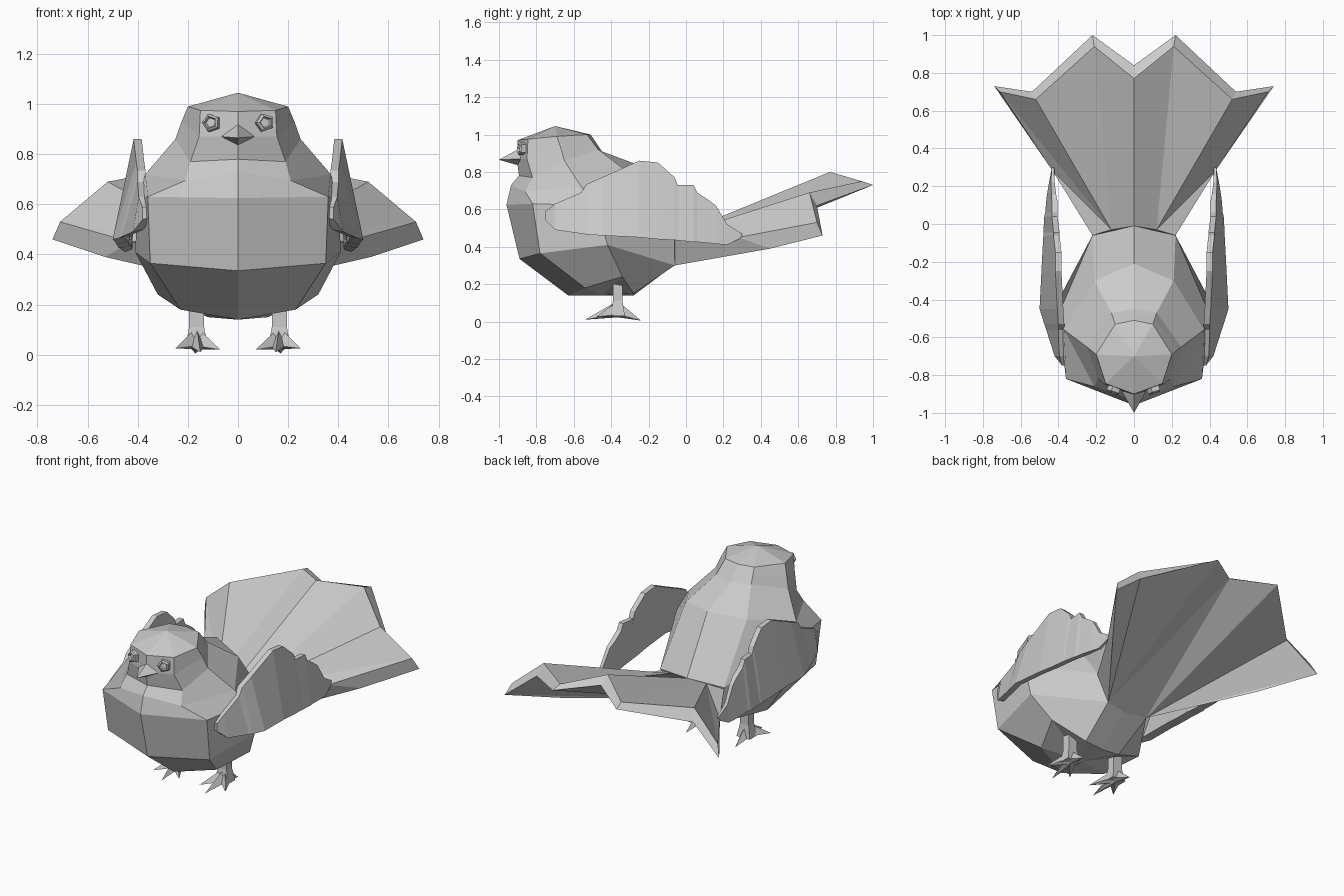
import bpy, bmesh
from math import sin, cos, pi
from mathutils import Vector

cube = bpy.data.objects.get("Cube")
if cube:
    bpy.data.objects.remove(cube)

grey = bpy.data.materials.new("plain_grey")
grey.use_nodes = True
color = (0.6, 0.6, 0.6, 1)
grey.diffuse_color = color
grey.node_tree.nodes["Principled BSDF"].inputs["Base Color"].default_value = color


def make(name, verts, faces, mirrored=False):
    """Flat-shaded closed mesh; mirrored adds the other half and welds the seam."""
    bm = bmesh.new()
    for side in ((1, -1) if mirrored else (1,)):
        vs = [bm.verts.new((x * side, y, z)) for x, y, z in verts]
        for f in faces:
            bm.faces.new([vs[i] for i in f])
    bmesh.ops.remove_doubles(bm, verts=bm.verts[:], dist=0.0005)
    bmesh.ops.recalc_face_normals(bm, faces=bm.faces[:])
    mesh = bpy.data.meshes.new(name)
    bm.to_mesh(mesh)
    bm.free()
    mesh.materials.append(grey)
    obj = bpy.data.objects.new(name, mesh)
    bpy.context.collection.objects.link(obj)
    return obj


def loft(rings, closed):
    """Vertices and quads joining rings of equal length."""
    n = len(rings[0])
    verts = [p for r in rings for p in r]
    faces = []
    for k in range(len(rings) - 1):
        for i in range(n if closed else n - 1):
            j = (i + 1) % n
            faces.append((k * n + i, k * n + j, (k + 1) * n + j, (k + 1) * n + i))
    return verts, faces


# Body and head: half rings from breast round to back, bottom to crown
rings = [
    [(0, -.63, .14), (.23, -.54, .18), (.32, -.34, .24), (.12, -.28, .15), (0, -.28, .14)],
    [(0, -.89, .335), (.35, -.78, .365), (.41, -.42, .41), (.14, -.06, .30), (0, -.08, .29)],
    [(0, -.96, .625), (.36, -.82, .63), (.40, -.48, .62), (.22, -.06, .46), (0, -.01, .48)],
    [(0, -.935, .73), (.21, -.86, .695), (.37, -.56, .72), (.21, -.30, .79), (0, -.21, .82)],
    [(0, -.893, .78), (.19, -.82, .77), (.25, -.65, .86), (.12, -.47, .92), (0, -.45, .91)],
    [(0, -.905, .87), (.155, -.85, .87), (.225, -.67, .93), (.11, -.50, .96), (0, -.48, .955)],
    [(0, -.90, .97), (.15, -.845, .975), (.20, -.69, .99), (.10, -.53, 1.0), (0, -.51, 1.0)],
]
verts, faces = loft(rings, False)
base, apex = len(verts), len(verts) + 1
verts += [(0, -.45, .14), (0, -.70, 1.045)]
for i in range(4):
    faces.append((base, i, i + 1))
    faces.append((apex, base - 5 + i, base - 4 + i))
make("body", verts, faces, True)

# Fan tail: root, upper rim, lower rim and outer edge
root = [(0, -.01, .48), (.12, -.03, .47), (.22, -.06, .45), (.14, -.06, .30), (0, -.08, .29)]
upper = [(0, .77, .80), (.21, .94, .75), (.52, .66, .69), (.71, .70, .53)]
lower = [(0, .84, .76), (.22, 1.0, .73), (.54, .70, .62), (.74, .73, .46)]
edge = [(.53, .45, .39), (.43, .28, .45)]
make("tail", root + upper + lower + edge, [
    (0, 1, 6, 5), (1, 7, 6), (1, 8, 7), (1, 14, 8), (1, 2, 14),
    (2, 3, 13, 14), (14, 13, 12, 8),
    (5, 6, 10, 9), (6, 7, 11, 10), (7, 8, 12, 11),
    (4, 9, 3), (3, 9, 10), (3, 10, 11), (3, 11, 12), (3, 12, 13), (0, 1, 2, 3, 4)], True)

# Wings: y, low z, high z, low x, high x, half thickness, with a ragged trailing edge
stations = [
    (-.75, .54, .59, .38, .37, .012), (-.70, .49, .63, .42, .38, .016),
    (-.56, .47, .69, .465, .385, .016), (-.53, .465, .735, .475, .385, .016),
    (-.45, .46, .77, .50, .39, .016), (-.25, .45, .86, .49, .40, .016),
    (-.15, .44, .85, .485, .40, .016), (-.06, .435, .77, .48, .41, .016),
    (-.045, .434, .73, .48, .41, .016), (.04, .425, .73, .475, .42, .015),
    (.06, .425, .69, .47, .42, .015), (.12, .42, .65, .465, .42, .015),
    (.16, .415, .62, .46, .425, .012), (.22, .41, .52, .45, .43, .01),
    (.30, .45, .47, .435, .43, .005),
]
sections = [[(xl, y, zl), (xh + t, y, zh), (xh - t, y, zh), (xl - 2.8 * t, y, zl + .01)]
            for y, zl, zh, xl, xh, t in stations]
for side, name in ((1, "left_wing"), (-1, "right_wing")):
    verts, faces = loft([[(x * side, y, z) for x, y, z in s] for s in sections], True)
    n = len(verts)
    make(name, verts, faces + [(0, 1, 2, 3), (n - 4, n - 3, n - 2, n - 1)])


def spike(name, start, tip, wide, high):
    """Four-sided tapering spike lying roughly along y."""
    a, t = Vector(start), Vector(tip)
    d = Vector((t.x - a.x, t.y - a.y, 0)).normalized()
    s = Vector((-d.y, d.x, 0)) * wide
    up = Vector((0, 0, high))
    make(name, [a + s, a + up, a - s, a - up * .25, t],
         [(0, 1, 2, 3), (0, 1, 4), (1, 2, 4), (2, 3, 4), (3, 0, 4)])


# Legs, toes and eyes on each side
for side, word in ((1, "left"), (-1, "right")):
    cx, cy = .165 * side, -.365
    shank = [[(cx + w * i, cy + w * j * .85, z) for i, j in ((1, 1), (-1, 1), (-1, -1), (1, -1))]
             for z, w in ((.03, .045), (.11, .03), (.26, .03))]
    verts, faces = loft(shank, True)
    make(word + "_leg", verts, faces + [(0, 1, 2, 3), (8, 9, 10, 11)])
    tips = {"inner": (.07, -.48, .02), "middle": (.15, -.54, .01),
            "outer": (.25, -.48, .025), "rear": (.17, -.24, .005)}
    for toe, (x, y, z) in tips.items():
        spike(f"{word}_{toe}_toe", (cx, cy, .04), (x * side, y, z), .035, .07)

    # Five-sided eye with a raised rim and a sunken centre
    normal = Vector((.32 * side, -1, .1)).normalized()
    across = normal.cross(Vector((0, 0, 1))).normalized()
    rise = across.cross(normal)
    centre = Vector((.105 * side, -.875, .925))
    eye = [[centre + normal * d + (across * cos(i * 2 * pi / 5) + rise * sin(i * 2 * pi / 5)) * r
            for i in range(5)] for d, r in ((-.03, .037), (.015, .037), (.022, .026), (.01, .02))]
    verts, faces = loft(eye, True)
    make(word + "_eye", verts, faces + [tuple(range(5)), tuple(range(15, 20))])

# Beak
make("beak", [(0, -.89, .925), (.065, -.885, .87), (0, -.895, .835), (-.065, -.885, .87), (0, -1.0, .865)],
     [(0, 1, 2, 3), (0, 1, 4), (1, 2, 4), (2, 3, 4), (3, 0, 4)])
